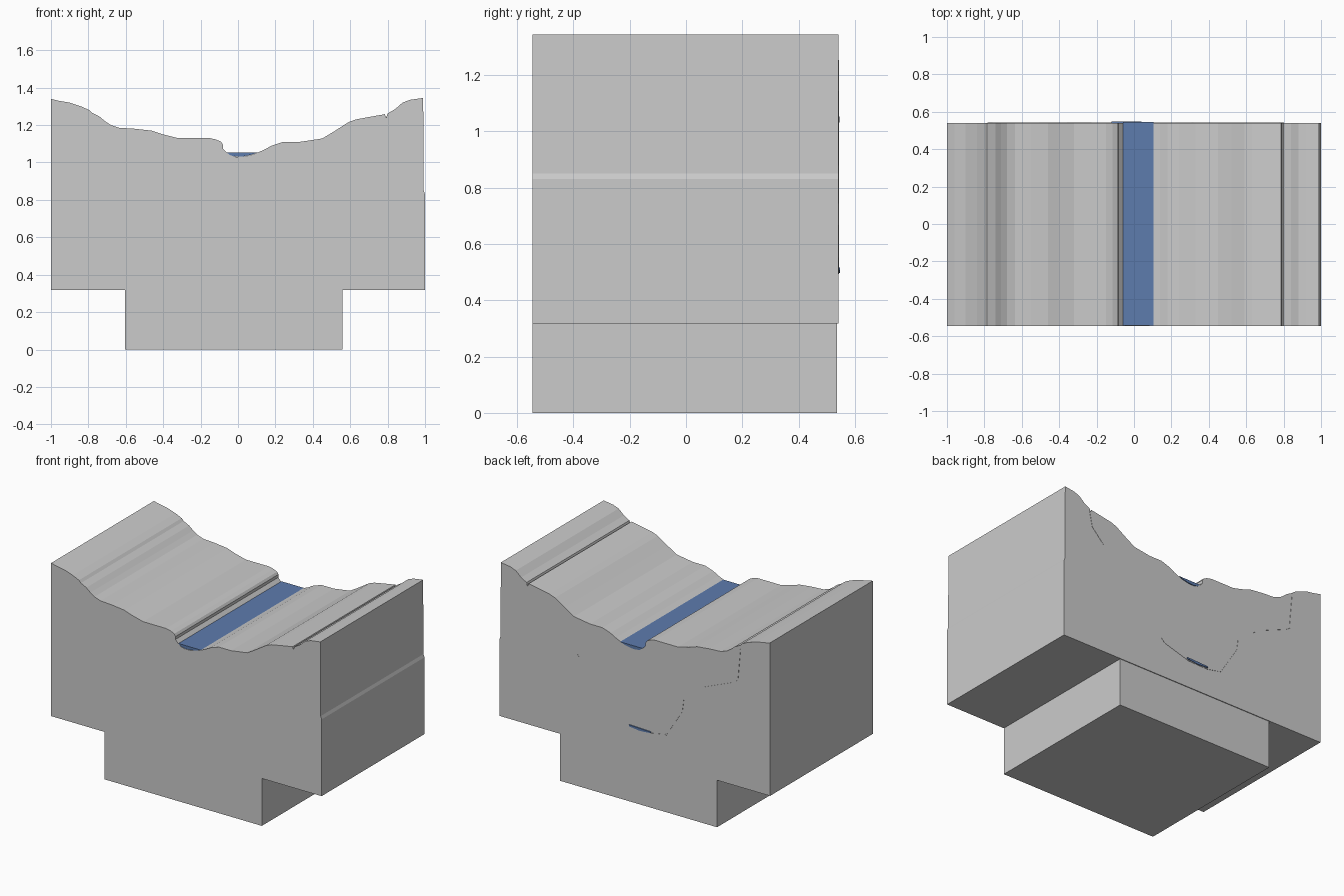
import bpy, bmesh


def prism(name, profile, y0, y1, color=None):
    """Extrude a closed (x, z) profile from y0 to y1."""
    bm = bmesh.new()
    face = bm.faces.new([bm.verts.new((x, y0, z)) for x, z in profile])
    res = bmesh.ops.extrude_face_region(bm, geom=[face])
    for v in res["geom"]:
        if isinstance(v, bmesh.types.BMVert):
            v.co.y = y1
    bmesh.ops.recalc_face_normals(bm, faces=bm.faces)
    mesh = bpy.data.meshes.new(name)
    bm.to_mesh(mesh)
    bm.free()
    ob = bpy.data.objects.new(name, mesh)
    bpy.context.collection.objects.link(ob)
    if color:
        mat = bpy.data.materials.new(name + "_blue")
        mat.diffuse_color = color
        mesh.materials.append(mat)
    return ob


def ribbon(name, line, half, y0, y1):
    """Thin extruded strip following an (x, z) line."""
    upper = [(x + half, z + half) for x, z in line]
    lower = [(x - half, z - half) for x, z in reversed(line)]
    return prism(name, upper + lower, y0, y1)


BLUE = (0.11, 0.2, 0.42, 1)

# terrain block: valley outline on top, straight sides below
terrain = [
    (-1, 1.34), (-0.96, 1.33), (-0.9, 1.32), (-0.84, 1.3), (-0.795, 1.28),
    (-0.78, 1.265), (-0.74, 1.245), (-0.71, 1.22), (-0.68, 1.2),
    (-0.635, 1.185), (-0.55, 1.18), (-0.46, 1.17), (-0.40, 1.15),
    (-0.32, 1.13), (-0.15, 1.13), (-0.115, 1.122), (-0.09, 1.11),
    (-0.08, 1.095), (-0.081, 1.075), (-0.06, 1.053), (-0.04, 1.038),
    (-0.01, 1.03), (0.03, 1.032), (0.07, 1.04), (0.105, 1.053),
    (0.14, 1.068), (0.18, 1.09), (0.24, 1.11), (0.33, 1.11), (0.45, 1.128),
    (0.52, 1.17), (0.59, 1.215), (0.63, 1.23), (0.7, 1.243), (0.785, 1.258),
    (0.792, 1.24), (0.8, 1.262), (0.84, 1.285), (0.88, 1.32),
    (0.92, 1.335), (0.99, 1.345),
]
prism("terrain_block", terrain + [(0.993, 0.85), (1, 0.83), (1, 0.317), (-1, 0.317)],
      -0.545, 0.541)

# plinth underneath
prism("plinth", [(-0.605, 0), (0.558, 0), (0.558, 0.319), (-0.605, 0.319)],
      -0.545, 0.536)

# river water filling the channel
prism("river_water", [(-0.06, 1.053), (-0.04, 1.038), (-0.01, 1.031), (0.03, 1.033),
                      (0.07, 1.041), (0.105, 1.053)], -0.543, 0.545, BLUE)

# faint second valley outline on the back face
ribbon("back_outline",
       [(-0.78, 1.24), (-0.76, 1.02), (-0.73, 1.0), (-0.51, 0.91), (-0.36, 0.79),
        (-0.35, 0.71), (-0.23, 0.52), (-0.115, 0.497), (0.033, 0.50), (0.22, 0.555),
        (0.31, 0.665), (0.32, 0.74), (0.42, 0.88), (0.53, 0.95), (0.7, 1.06),
        (0.777, 1.14), (0.8, 1.25)],
       0.003, 0.535, 0.543)

# sliver of water showing at the foot of the back outline
prism("back_water", [(-0.12, 0.503), (-0.04, 0.497), (0.04, 0.507), (0.04, 0.517),
                     (-0.12, 0.511)], 0.535, 0.547, BLUE)
